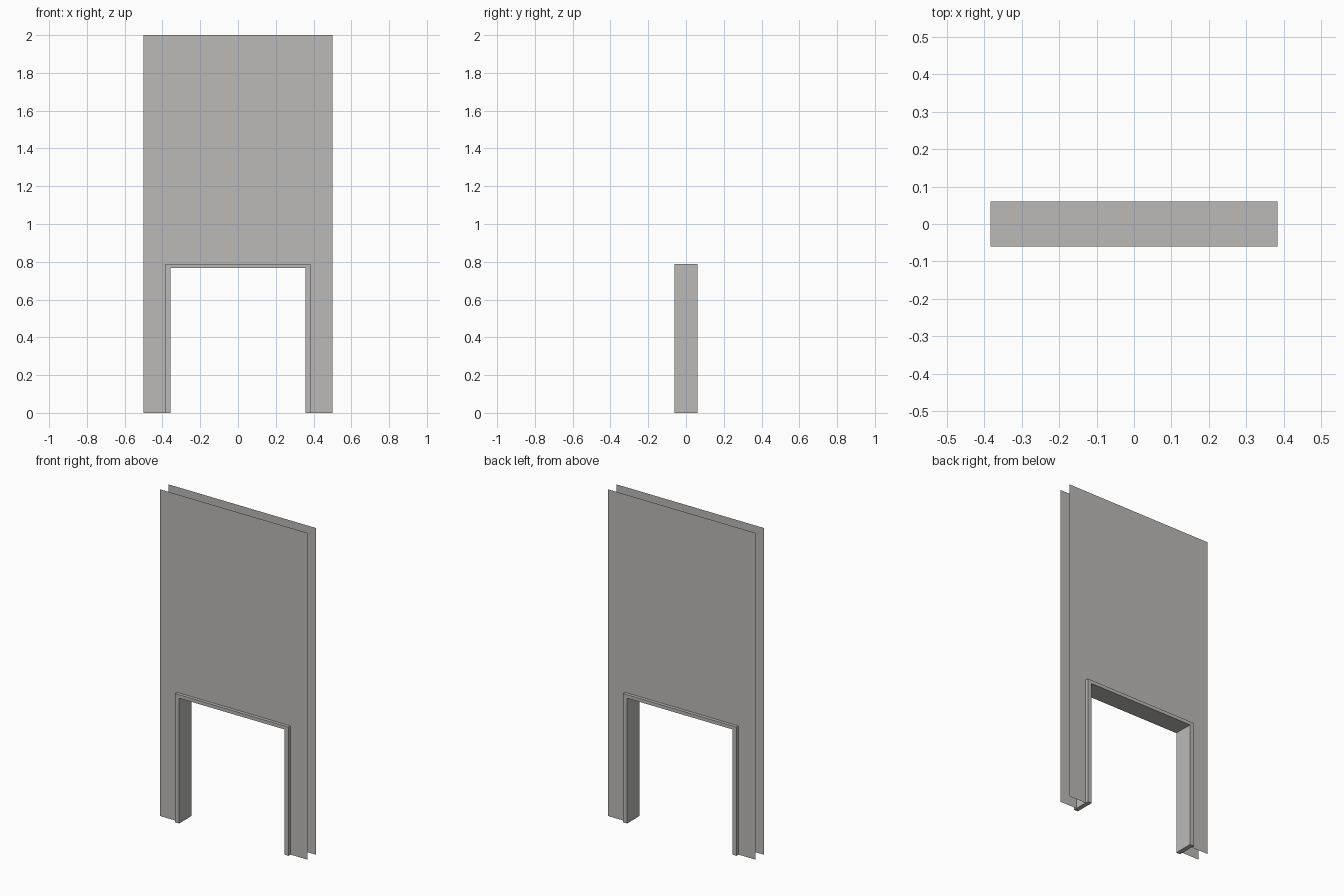
import bpy

if "Cube" in bpy.data.objects:
    bpy.data.objects.remove(bpy.data.objects["Cube"])

# One warm grey for the whole model
grey = bpy.data.materials.new("warm grey")
grey.diffuse_color = (0.50, 0.49, 0.48, 1)
grey.use_nodes = True
grey.node_tree.nodes["Principled BSDF"].inputs["Base Color"].default_value = grey.diffuse_color


def portal(half_w, top, hole_w, hole_top):
    """Outline of an upside-down U standing on z = 0."""
    return [(-half_w, 0), (-half_w, top), (half_w, top), (half_w, 0),
            (hole_w, 0), (hole_w, hole_top), (-hole_w, hole_top), (-hole_w, 0)]


def build(name, outline, y0, y1=None):
    """A flat sheet at y0, or a solid from y0 to y1."""
    n = len(outline)
    verts = [(x, y0, z) for x, z in outline]
    # left leg, header, right leg
    quads = [(0, 7, 6, 1), (1, 6, 5, 2), (2, 5, 4, 3)]
    faces = list(quads)
    if y1 is not None:
        verts += [(x, y1, z) for x, z in outline]
        faces += [tuple(i + n for i in reversed(q)) for q in quads]
        faces += [(i, (i + 1) % n, (i + 1) % n + n, i + n) for i in range(n)]
    elif y0 > 0:
        faces = [tuple(reversed(q)) for q in quads]
    mesh = bpy.data.meshes.new(name)
    mesh.from_pydata(verts, [], faces)
    mesh.materials.append(grey)
    obj = bpy.data.objects.new(name, mesh)
    bpy.context.collection.objects.link(obj)


# Thin wall skins with the doorway cut out
wall = portal(0.5, 2.0, 0.384, 0.788)
build("front_wall_panel", wall, -0.04)
build("back_wall_panel", wall, 0.04)

# Solid door frame standing proud of both skins
build("door_frame", portal(0.384, 0.788, 0.357, 0.767), -0.06, 0.06)
